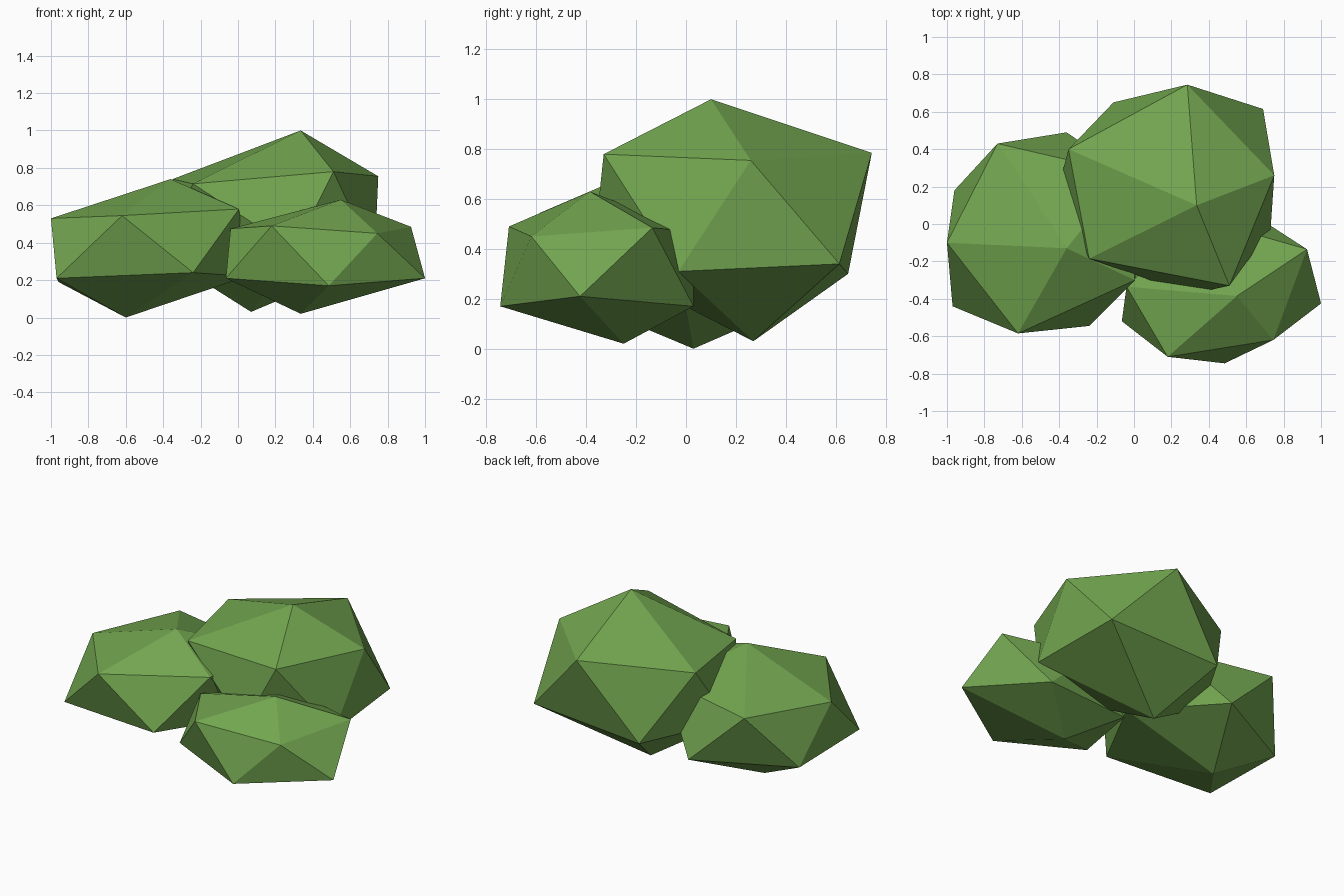
import bpy
import bmesh

if "Cube" in bpy.data.objects:
    bpy.data.objects.remove(bpy.data.objects["Cube"])

leaf = bpy.data.materials.new("leaf_green")
leaf.diffuse_color = (0.17, 0.38, 0.08, 1)
leaf.use_nodes = True
leaf.node_tree.nodes["Principled BSDF"].inputs["Base Color"].default_value = leaf.diffuse_color


def leaf_clump(name, top, upper, lower, bottom):
    """Irregular icosahedron: two poles and two staggered rings of five."""
    bm = bmesh.new()
    t, b = bm.verts.new(top), bm.verts.new(bottom)
    u = [bm.verts.new(p) for p in upper]
    l = [bm.verts.new(p) for p in lower]
    for i in range(5):
        j = (i + 1) % 5
        bm.faces.new((t, u[i], u[j]))
        bm.faces.new((u[i], l[i], u[j]))
        bm.faces.new((u[j], l[i], l[j]))
        bm.faces.new((b, l[j], l[i]))
    bmesh.ops.recalc_face_normals(bm, faces=bm.faces)
    mesh = bpy.data.meshes.new(name)
    bm.to_mesh(mesh)
    bm.free()
    mesh.materials.append(leaf)
    bpy.context.collection.objects.link(bpy.data.objects.new(name, mesh))


# Tall clump at the back
leaf_clump("back_clump", (.335, .10, 1.0),
           [(.51, -.33, .78), (.75, .26, .755), (.285, .745, .785),
            (-.35, .40, .74), (-.24, -.185, .715)],
           [(.73, -.03, .31), (.69, .615, .34), (-.11, .65, .30),
            (-.42, .14, .34), (.30, -.375, .36)],
           (.07, .27, .03))

# Wide clump on the left
leaf_clump("left_clump", (-.36, -.13, .74),
           [(-1.0, -.10, .53), (-.62, -.585, .545), (.005, -.30, .58),
            (-.04, .27, .56), (-.73, .43, .55)],
           [(-.97, -.44, .21), (-.24, -.545, .24), (.05, -.01, .22),
            (-.36, .49, .20), (-.96, .18, .19)],
           (-.60, .03, 0))

# Low clump at the front right
leaf_clump("front_clump", (.55, -.385, .63),
           [(.18, -.71, .49), (.745, -.62, .45), (.925, -.135, .485),
            (.35, .03, .47), (-.04, -.335, .475)],
           [(.485, -.745, .17), (1.0, -.425, .21), (.67, .03, .17),
            (.05, -.03, .18), (-.065, -.52, .21)],
           (.335, -.25, .02))
